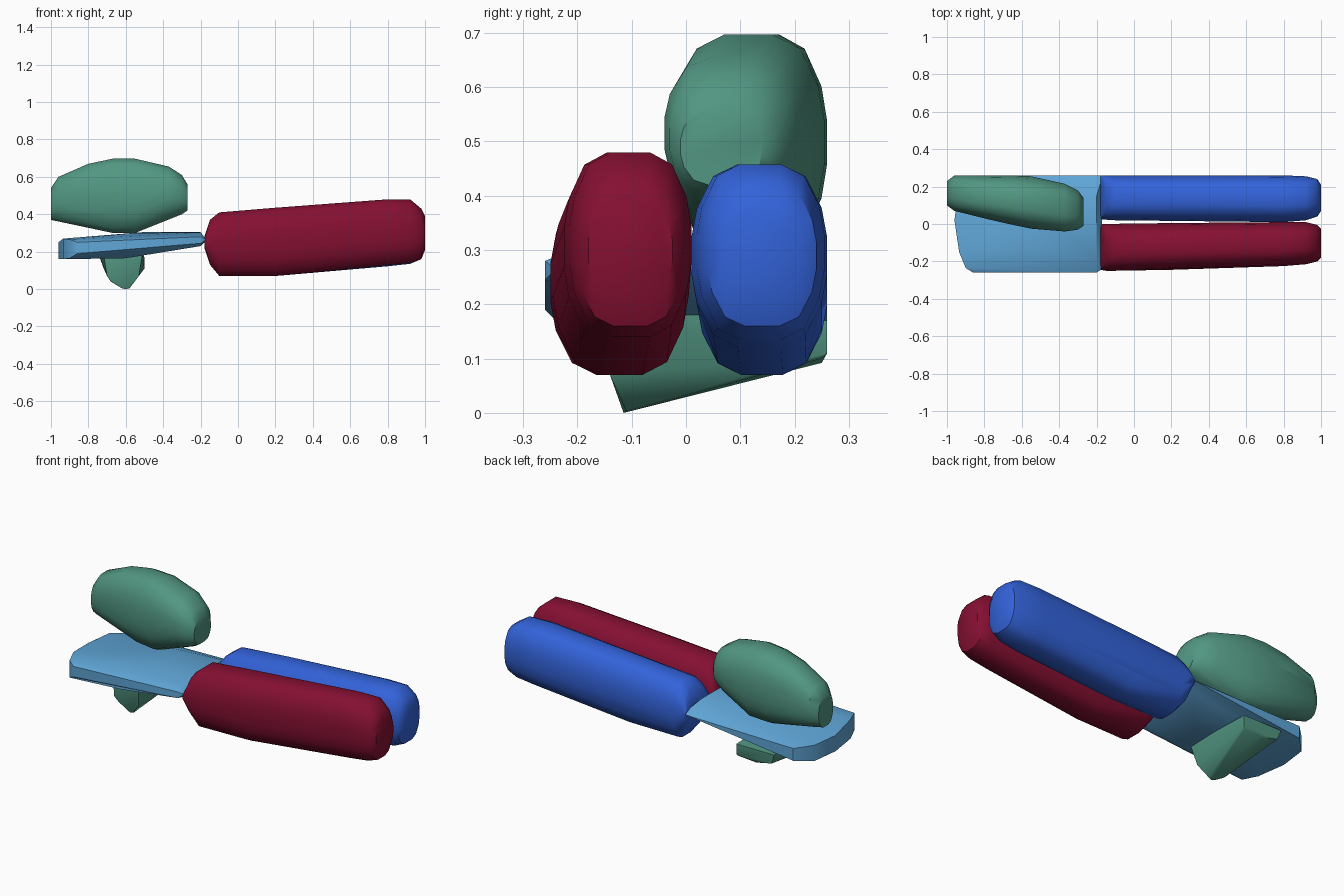
import bpy
import bmesh
import math

cube = bpy.data.objects.get("Cube")
if cube:
    bpy.data.objects.remove(cube, do_unlink=True)


def material(name, rgb):
    mat = bpy.data.materials.new(name)
    mat.use_nodes = True
    mat.diffuse_color = (*rgb, 1)
    mat.node_tree.nodes["Principled BSDF"].inputs["Base Color"].default_value = (*rgb, 1)
    return mat


crimson = material("crimson", (0.235, 0.005, 0.032))
royal_blue = material("royal blue", (0.033, 0.125, 0.70))
sky_blue = material("sky blue", (0.115, 0.38, 0.68))
sage_green = material("sage green", (0.085, 0.31, 0.225))

# Quarter outline of the rounded cross-section, mirrored into all four corners
QUARTER = [(0.32, 1.0), (0.68, 0.87), (0.92, 0.52), (1.0, 0.2)]
RING = [(sy * y, sz * z) for y, z in QUARTER for sy in (-1, 1) for sz in (-1, 1)]


def hull(name, points, mat):
    """Closed convex solid around a set of points, smooth with sharp edges kept."""
    bm = bmesh.new()
    for p in points:
        bm.verts.new(p)
    res = bmesh.ops.convex_hull(bm, input=bm.verts[:])
    loose = {g for g in res["geom_interior"] + res["geom_unused"]
             if isinstance(g, bmesh.types.BMVert)}
    bmesh.ops.delete(bm, geom=list(loose), context='VERTS')
    bmesh.ops.dissolve_limit(bm, angle_limit=math.radians(1),
                             verts=bm.verts[:], edges=bm.edges[:])
    bmesh.ops.recalc_face_normals(bm, faces=bm.faces[:])
    mesh = bpy.data.meshes.new(name)
    bm.to_mesh(mesh)
    bm.free()
    mesh.materials.append(mat)
    obj = bpy.data.objects.new(name, mesh)
    bpy.context.collection.objects.link(obj)
    bpy.ops.object.select_all(action='DESELECT')
    obj.select_set(True)
    bpy.context.view_layer.objects.active = obj
    bpy.ops.object.shade_smooth_by_angle(angle=math.radians(38))
    return obj


def pod(name, sections, mat):
    """Rounded body from sections of (x, y min, y max, z min, z max)."""
    pts = []
    for x, y0, y1, z0, z1 in sections:
        for u, v in RING:
            pts.append((x, (y0 + y1) / 2 + u * (y1 - y0) / 2,
                        (z0 + z1) / 2 + v * (z1 - z0) / 2))
    return hull(name, pts, mat)


# Long front pod with a wedge-shaped inner end
pod("front_pod", [
    (-0.18, -0.245, 0.00, 0.22, 0.28),
    (-0.15, -0.25, 0.00, 0.13, 0.37),
    (-0.10, -0.25, 0.00, 0.07, 0.41),
    (0.20, -0.245, 0.005, 0.07, 0.435),
    (0.80, -0.225, 0.01, 0.128, 0.48),
    (0.92, -0.215, 0.01, 0.14, 0.48),
    (0.98, -0.20, -0.005, 0.16, 0.43),
    (1.00, -0.18, -0.025, 0.21, 0.39)], crimson)

# Long back pod beside it
pod("back_pod", [
    (-0.18, 0.025, 0.26, 0.22, 0.28),
    (-0.15, 0.025, 0.26, 0.13, 0.36),
    (-0.10, 0.02, 0.26, 0.07, 0.395),
    (0.20, 0.02, 0.26, 0.07, 0.42),
    (0.80, 0.01, 0.26, 0.122, 0.458),
    (0.92, 0.02, 0.255, 0.135, 0.458),
    (0.98, 0.04, 0.24, 0.16, 0.42),
    (1.00, 0.07, 0.21, 0.21, 0.37)], royal_blue)

# Upper body, slightly turned
pod("upper_body", [
    (-1.00, 0.10, 0.23, 0.37, 0.54),
    (-0.96, 0.07, 0.26, 0.365, 0.60),
    (-0.80, 0.03, 0.26, 0.33, 0.67),
    (-0.67, 0.00, 0.26, 0.30, 0.697),
    (-0.55, -0.025, 0.255, 0.30, 0.697),
    (-0.37, -0.04, 0.215, 0.375, 0.655),
    (-0.30, -0.03, 0.18, 0.40, 0.61),
    (-0.27, -0.01, 0.14, 0.42, 0.56)], sage_green)

# Flat slab, thick at the outer end and thinning toward the pods
hull("slab", [
    (-0.86, -0.26, 0.19), (-0.86, -0.26, 0.25),
    (-0.20, -0.26, 0.245), (-0.20, -0.26, 0.28),
    (-0.90, -0.235, 0.165), (-0.90, -0.235, 0.265),
    (-0.935, -0.15, 0.16), (-0.935, -0.15, 0.27),
    (-0.96, 0.02, 0.16), (-0.96, 0.02, 0.25),
    (-0.94, 0.18, 0.16), (-0.94, 0.18, 0.25),
    (-0.86, 0.26, 0.17), (-0.86, 0.26, 0.24),
    (-0.60, -0.20, 0.165), (-0.60, 0.20, 0.165),
    (-0.55, -0.12, 0.30), (-0.50, 0.12, 0.305),
    (-0.20, -0.20, 0.303), (-0.20, 0.15, 0.305),
    (-0.20, -0.20, 0.23), (-0.20, 0.20, 0.23),
    (-0.17, -0.24, 0.265), (-0.17, 0.25, 0.26),
    (-0.18, 0.26, 0.25)], sky_blue)

# Keel under the slab, deepest toward the front
hull("keel", [
    (-0.62, -0.11, 0.004), (-0.58, -0.11, 0.004), (-0.60, -0.115, 0.0),
    (-0.68, -0.11, 0.04), (-0.70, -0.12, 0.07), (-0.53, -0.14, 0.07),
    (-0.72, -0.10, 0.19), (-0.51, -0.17, 0.19),
    (-0.51, 0.25, 0.10), (-0.62, 0.25, 0.092), (-0.72, 0.255, 0.115),
    (-0.50, 0.26, 0.11), (-0.50, 0.26, 0.17), (-0.74, 0.26, 0.17)], sage_green)
